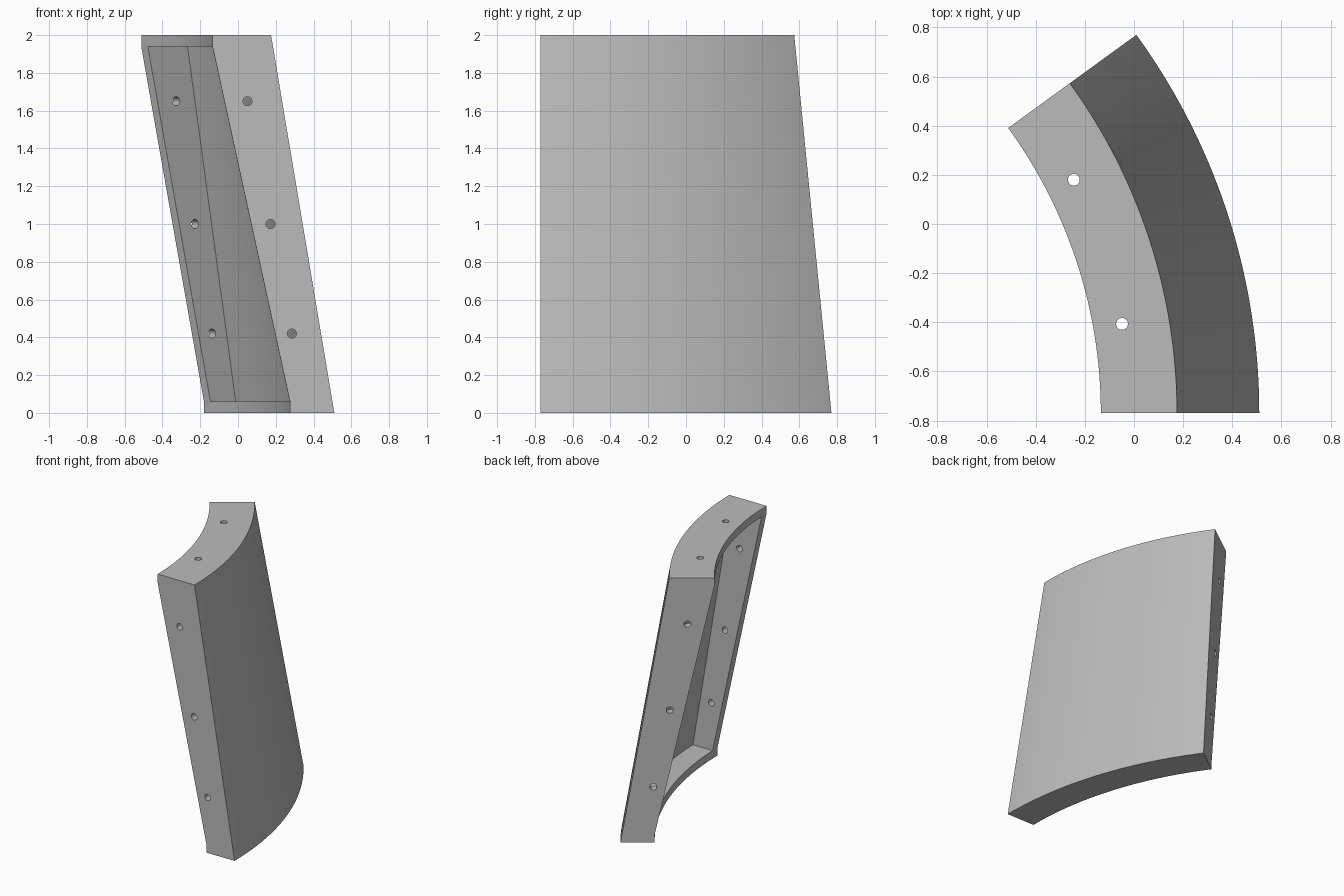
import bpy, bmesh
from math import radians, asin, sin, cos
from mathutils import Matrix, Vector

if "Cube" in bpy.data.objects:
    bpy.data.objects.remove(bpy.data.objects["Cube"], do_unlink=True)

AXIS = Vector((-2.11, -0.77, 0))   # centre of the curved panel
SPAN = radians(36)
WALL = 0.06
STEPS = 40

grey = bpy.data.materials.new("light_grey")
grey.use_nodes = True
grey.diffuse_color = (0.5, 0.5, 0.5, 1)
grey.node_tree.nodes["Principled BSDF"].inputs["Base Color"].default_value = (0.5, 0.5, 0.5, 1)


def finish(bm, name):
    bmesh.ops.recalc_face_normals(bm, faces=bm.faces)
    mesh = bpy.data.meshes.new(name)
    bm.to_mesh(mesh)
    bm.free()
    mesh.materials.append(grey)
    obj = bpy.data.objects.new(name, mesh)
    bpy.context.collection.objects.link(obj)
    return obj


def sweep(name, profile, inset=0.0):
    """Turn a closed (radius, height) profile around the axis, ends inset by a flat distance."""
    bm = bmesh.new()
    rings = []
    for i in range(STEPS + 1):
        ring = []
        for r, z in profile:
            trim = asin(inset / r)
            a = trim + (SPAN - 2 * trim) * i / STEPS
            ring.append(bm.verts.new(AXIS + Vector((r * cos(a), r * sin(a), z))))
        rings.append(ring)
    n = len(profile)
    for a, b in zip(rings, rings[1:]):
        for j in range(n):
            k = (j + 1) % n
            bm.faces.new((a[j], a[k], b[k], b[j]))
    bm.faces.new(rings[0])
    bm.faces.new(rings[-1])
    return finish(bm, name)


def drill(bm, matrix):
    bmesh.ops.create_cone(bm, cap_ends=True, segments=24, radius1=0.024,
                          radius2=0.024, depth=0.16, matrix=matrix)


# Leaning curved block, with upright lips at the top and bottom
panel = sweep("curved_panel", [(2.385, 0), (2.62, 0), (2.285, 2),
                               (1.975, 2), (1.975, 1.94), (2.385, 0.06)])

# Recess in the hollow side, leaving a thin skin and a frame
pocket = sweep("pocket_cutter", [(1.8, WALL), (2.55, WALL),
                                 (2.235, 2 - WALL), (1.8, 2 - WALL)], WALL)

# Bolt holes through both side ribs and the top flange
bm = bmesh.new()
for r, z in ((2.395, 0.42), (2.282, 1.0), (2.16, 1.65)):
    for angle, side in ((0, 1), (SPAN, -1)):
        drill(bm, Matrix.Translation(AXIS) @ Matrix.Rotation(angle, 4, 'Z')
              @ Matrix.Translation((r, side * WALL / 2, z))
              @ Matrix.Rotation(radians(90), 4, 'X'))
for angle in (radians(10), radians(27)):
    drill(bm, Matrix.Translation(AXIS) @ Matrix.Rotation(angle, 4, 'Z')
          @ Matrix.Translation((2.093, 0, 2 - WALL / 2)))
holes = finish(bm, "hole_cutter")

bpy.ops.object.select_all(action='DESELECT')
bpy.context.view_layer.objects.active = panel
panel.select_set(True)
for cutter in (pocket, holes):
    cutter.hide_render = True
    mod = panel.modifiers.new("cut", 'BOOLEAN')
    mod.operation = 'DIFFERENCE'
    mod.solver = 'EXACT'
    mod.object = cutter
    bpy.ops.object.modifier_apply(modifier=mod.name)
    bpy.data.objects.remove(cutter, do_unlink=True)

bpy.ops.object.shade_smooth_by_angle(angle=radians(30))
